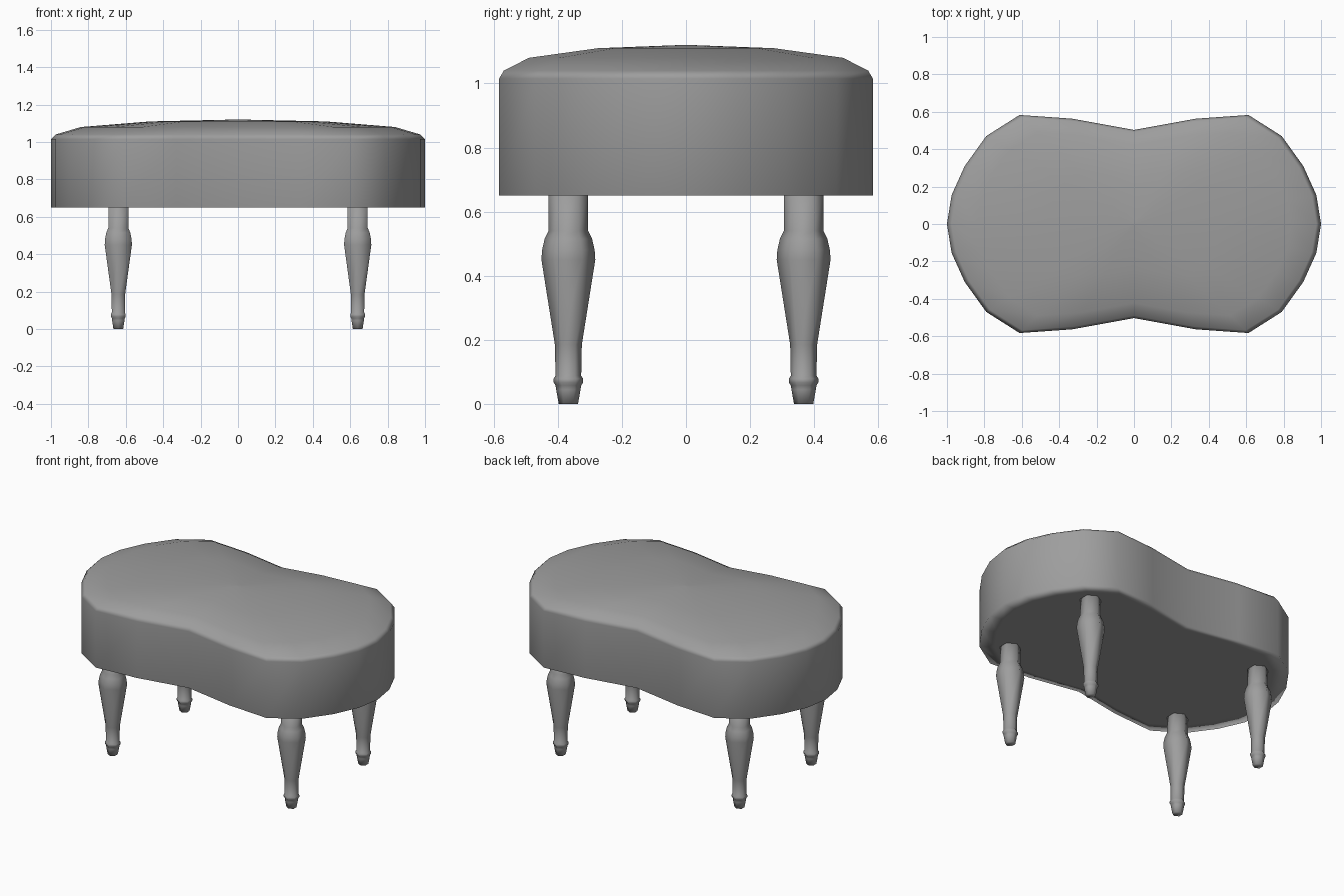
import bpy
import math

if "Cube" in bpy.data.objects:
    bpy.data.objects.remove(bpy.data.objects["Cube"])

grey = bpy.data.materials.new("dark grey")
grey.diffuse_color = (0.34, 0.34, 0.34, 1)
grey.use_nodes = True
grey.node_tree.nodes["Principled BSDF"].inputs["Base Color"].default_value = grey.diffuse_color


def loft(name, rings, location=(0, 0, 0)):
    """Skin a stack of equal-length rings, capping both ends."""
    n = len(rings[0])
    verts = [p for ring in rings for p in ring]
    faces = []
    for r in range(len(rings) - 1):
        for i in range(n):
            j = (i + 1) % n
            faces.append((r * n + i, r * n + j, (r + 1) * n + j, (r + 1) * n + i))
    top = (len(rings) - 1) * n
    faces.append(tuple(reversed(range(n))))
    faces.append(tuple(range(top, top + n)))
    mesh = bpy.data.meshes.new(name)
    mesh.from_pydata(verts, [], faces)
    mesh.polygons.foreach_set("use_smooth", [True] * len(mesh.polygons))
    mesh.materials.append(grey)
    obj = bpy.data.objects.new(name, mesh)
    obj.location = location
    bpy.context.collection.objects.link(obj)
    return obj


# Waisted seat outline: one quarter, mirrored round
quarter = [(1, 0), (0.975, 0.155), (0.905, 0.31), (0.79, 0.47),
           (0.612, 0.583), (0.33, 0.563), (0, 0.503)]
half = quarter + [(-x, y) for x, y in reversed(quarter[:-1])]
outline = half + [(x, -y) for x, y in reversed(half[1:-1])]

# Upholstered seat: flat underside, straight wall, gently domed top
seat_profile = [(0.9, 0.65), (1, 0.65), (1, 1.015), (0.975, 1.04),
                (0.84, 1.08), (0.47, 1.11), (0.02, 1.12)]
seat = loft("seat", [[(x * s, y * s, z) for x, y in outline] for s, z in seat_profile])
# large wall and underside faces dominate the shading at the rims
seat.modifiers.new("weighted shading", 'WEIGHTED_NORMAL').mode = 'FACE_AREA'

# Turned six-sided legs
leg_profile = [(0.03, 0), (0.038, 0.045), (0.04, 0.058), (0.046, 0.067),
               (0.046, 0.079), (0.04, 0.088), (0.042, 0.185), (0.084, 0.45),
               (0.082, 0.48), (0.074, 0.515), (0.062, 0.54), (0.062, 0.66)]
SIDES = 6
leg_rings = []
for r, z in leg_profile:
    angles = [math.pi / 2 + math.tau * i / SIDES for i in range(SIDES)]
    leg_rings.append([(r * math.cos(a), r * math.sin(a), z) for a in angles])

for y_name, y in (("front", -0.367), ("back", 0.367)):
    for x_name, x in (("left", -0.64), ("right", 0.64)):
        loft(f"{y_name}_{x_name}_leg", leg_rings, (x, y, 0))
